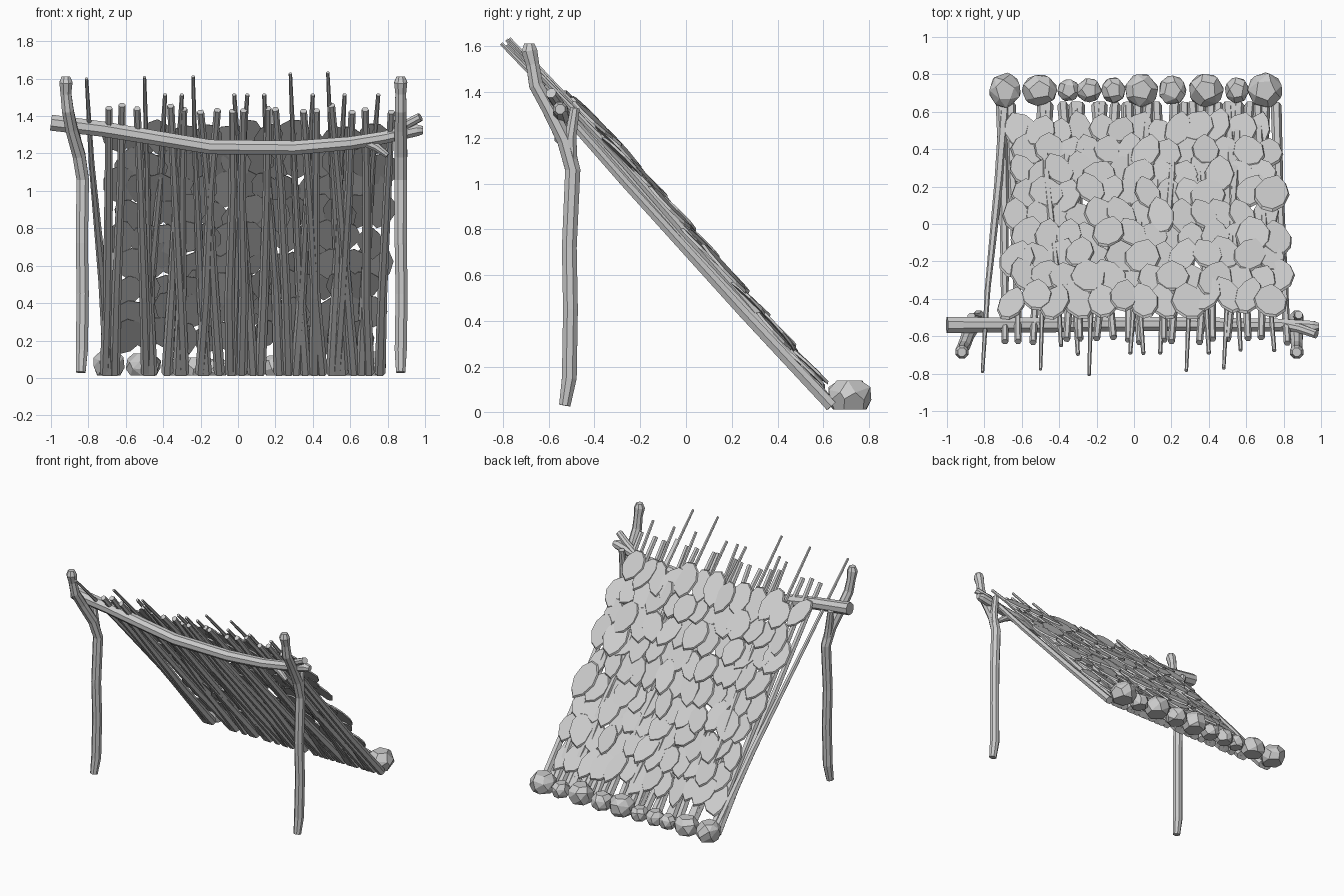
import bpy, bmesh, math, random
from mathutils import Vector, Matrix

if "Cube" in bpy.data.objects:
    bpy.data.objects.remove(bpy.data.objects["Cube"])

random.seed(7)


def link_mesh(name, bm):
    me = bpy.data.meshes.new(name)
    bm.to_mesh(me)
    bm.free()
    ob = bpy.data.objects.new(name, me)
    bpy.context.collection.objects.link(ob)
    return ob


def branches(name, paths, sides):
    """Tapered, capped branches; every path is a list of (x, y, z, radius)."""
    bm = bmesh.new()
    for path in paths:
        pts = [Vector(p[:3]) for p in path]
        rings = []
        for i, p in enumerate(pts):
            d = (pts[min(i + 1, len(pts) - 1)] - pts[max(i - 1, 0)]).normalized()
            ref = Vector((1, 0, 0)) if abs(d.x) < 0.7 else Vector((0, 0, 1))
            u = d.cross(ref).normalized()
            v = d.cross(u)
            ring = []
            for k in range(sides):
                a = 2 * math.pi * (k + 0.5) / sides
                ring.append(bm.verts.new(p + (u * math.cos(a) + v * math.sin(a)) * path[i][3]))
            rings.append(ring)
        for a, b in zip(rings, rings[1:]):
            for k in range(sides):
                bm.faces.new((a[k], a[(k + 1) % sides], b[(k + 1) % sides], b[k]))
        bm.faces.new(rings[0][::-1])
        bm.faces.new(rings[-1])
    bmesh.ops.recalc_face_normals(bm, faces=bm.faces)
    return link_mesh(name, bm)


def add_hull(bm, points):
    verts = [bm.verts.new(p) for p in points]
    res = bmesh.ops.convex_hull(bm, input=verts)
    junk = {g for g in res["geom_interior"] + res["geom_unused"]
            if isinstance(g, bmesh.types.BMVert)}
    bmesh.ops.delete(bm, geom=list(junk), context='VERTS')


# Forked posts
branches("left_post", [
    [(-.84, -.53, .03, .027), (-.835, -.51, .15, .035), (-.83, -.505, .45, .035), (-.835, -.51, .72, .035),
     (-.83, -.495, 1.06, .036), (-.85, -.53, 1.19, .037), (-.89, -.60, 1.33, .035), (-.91, -.655, 1.43, .034),
     (-.92, -.67, 1.52, .031), (-.92, -.685, 1.58, .038), (-.92, -.685, 1.612, .024)],
    [(-.83, -.50, 1.05, .030), (-.85, -.505, 1.2, .028), (-.87, -.495, 1.33, .022)]], 8)
branches("right_post", [
    [(.87, -.53, .03, .027), (.87, -.51, .15, .035), (.875, -.505, .45, .035), (.87, -.51, .72, .035),
     (.87, -.495, 1.06, .036), (.87, -.53, 1.19, .037), (.87, -.60, 1.33, .035), (.87, -.655, 1.43, .034),
     (.87, -.67, 1.52, .031), (.87, -.685, 1.58, .038), (.87, -.685, 1.612, .024)],
    [(.87, -.50, 1.05, .030), (.88, -.505, 1.2, .028), (.88, -.485, 1.33, .022)]], 8)

# Sagging ridge beam with two twigs
branches("ridge_beam", [
    [(-1.0, -.54, 1.365, .046), (-.72, -.54, 1.33, .044), (-.42, -.54, 1.28, .042), (-.15, -.535, 1.235, .042),
     (.3, -.535, 1.23, .041), (.6, -.54, 1.255, .038), (.78, -.54, 1.285, .036), (.96, -.55, 1.325, .034),
     (.99, -.55, 1.325, .022)],
    [(.80, -.54, 1.30, .026), (.89, -.56, 1.35, .026), (.975, -.59, 1.395, .024)],
    [(.66, -.54, 1.27, .026), (.74, -.55, 1.235, .024), (.80, -.56, 1.19, .016)]], 8)

# Roof poles in two layers: (top x, bottom x)
long_poles = [(-.81, -.69), (-.50, -.46), (-.24, -.17), (.28, .36), (.48, .56)]
mid_poles = [(-.39, -.49), (.05, -.03), (.14, .22), (.57, .50), (.75, .66), (-.30, -.38), (-.02, .08), (.40, .31)]
short_poles = [(-.69, -.71), (-.62, -.66), (-.54, -.49), (-.36, -.29), (-.29, -.32), (-.20, -.10), (-.11, -.20),
               (-.03, -.04), (.03, .02), (.16, .12), (.20, .27), (.35, .45), (.42, .41), (.50, .62),
               (.61, .53), (.68, .70), (.82, .76)]


def pole(xt, xb, ty, tz, r0, r1, lift):
    path = []
    for t in (0, .3, .7, 1):
        y, z = .635 + (ty - .635) * t, .027 + (tz - .027) * t
        inner = 0 < t < 1
        j = random.uniform(-.01, .01) if inner else 0
        s = lift if inner else 0
        path.append((xb + (xt - xb) * t + j, y + .7 * s, z + .7 * s, r0 + (r1 - r0) * t))
    return path


paths = [pole(a, b, -.77 + random.uniform(-.04, .02), 1.615 + random.uniform(-.02, .02), .030, .009, .022)
         for a, b in long_poles]
paths += [pole(a, b, -.68 + random.uniform(-.03, .03), 1.515, .030, .011, .022) for a, b in mid_poles]
paths += [pole(a, b, -.62 + random.uniform(-.02, .02), 1.435 + random.uniform(-.015, .025), .029, .019,
               random.uniform(-.014, .012)) for a, b in short_poles]
branches("roof_poles", paths, 6)

# Overlapping leaf shingles lying on the slope
down = Vector((0, 1, -1.15)).normalized()
side = Vector((1, 0, 0))
normal = side.cross(down)
if normal.z < 0:
    normal = -normal
outline = [(-.35, -.9), (.3, -.95), (.85, -.55), (1, .1), (.65, .65), (.1, 1), (-.6, .68), (-1, .05), (-.85, -.5)]
bm = bmesh.new()
rows, cols = 9, 13
for r in range(rows):
    y = -.40 + .90 * r / (rows - 1)
    left, right = -.64 + .05 * r / rows, .79 - .10 * r / rows
    for c in range(cols):
        stagger = .4 if r % 2 else 0
        x = left + (right - left) * (c + stagger) / (cols - .6) + random.uniform(-.015, .015)
        yy = y + random.uniform(-.02, .02)
        centre = Vector((x, yy, .802 - 1.16 * yy)) + normal * random.uniform(-.01, .014)
        w, l = random.uniform(.068, .098), random.uniform(.11, .15)
        spin, tip, roll = random.uniform(-.35, .35), random.uniform(.02, .12), random.uniform(-.12, .12)
        mirror = random.choice((-1, 1))
        pts = []
        for scale, h in ((1, -.003), (.93, .009)):
            for u, v in outline:
                a, b = u * w * scale * mirror, v * l * scale
                a, b = a * math.cos(spin) - b * math.sin(spin), a * math.sin(spin) + b * math.cos(spin)
                pts.append(centre + side * a + down * b + normal * (h + b * tip + a * roll))
        add_hull(bm, pts)
bmesh.ops.dissolve_limit(bm, angle_limit=.03, verts=bm.verts, edges=bm.edges)
link_mesh("leaf_shingles", bm)

# Faceted stones holding down the back edge: (x, half width, half depth, height)
stones = [(-.69, .085, .095, .14), (-.505, .095, .085, .13), (-.35, .06, .06, .10), (-.24, .068, .065, .11),
          (-.11, .065, .07, .10), (.04, .09, .09, .14), (.205, .075, .08, .12), (.385, .095, .09, .14),
          (.55, .065, .07, .11), (.70, .095, .095, .14)]
bm = bmesh.new()
for x, w, d, h in stones:
    pts = []
    turn = random.uniform(0, 6)
    for level, scale, n in ((0, .78, 6), (.3, 1, 7), (.68, .98, 7), (1, .6, 5)):
        for k in range(n):
            a = turn + level * 1.7 + 2 * math.pi * (k + random.uniform(-.15, .15)) / n
            z = .012 + (h - .012) * level + (random.uniform(-.1, .1) * h if 0 < level < 1 else 0)
            pts.append(Vector((x + w * scale * math.cos(a), .715 + d * scale * math.sin(a), z)))
    add_hull(bm, pts)
bmesh.ops.dissolve_limit(bm, angle_limit=.3, verts=bm.verts, edges=bm.edges)
link_mesh("back_stones", bm)
